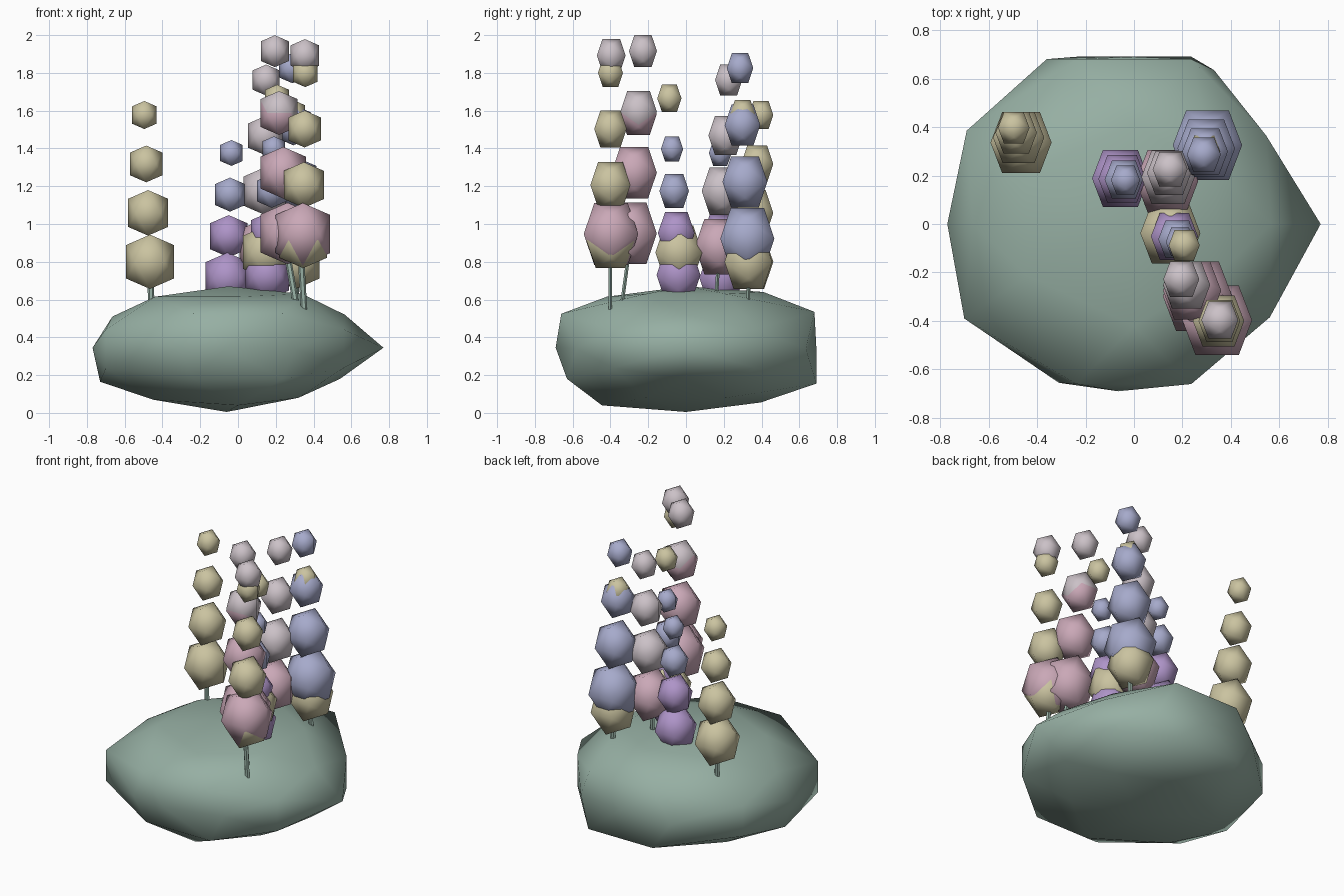
import bpy, bmesh, math
from mathutils import Vector

if "Cube" in bpy.data.objects:
    bpy.data.objects.remove(bpy.data.objects["Cube"])

PHI = (1 + 5 ** 0.5) / 2


def material(name, rgb):
    m = bpy.data.materials.new(name)
    m.diffuse_color = [(c / 255 / 12.92 if c < 11 else ((c / 255 + 0.055) / 1.055) ** 2.4) for c in rgb] + [1]
    m.use_nodes = True
    m.node_tree.nodes["Principled BSDF"].inputs["Base Color"].default_value = m.diffuse_color
    return m


MATS = {
    "rock": material("sage green", (150, 175, 163)),
    "yellow": material("pale olive yellow", (202, 195, 160)),
    "pink": material("dusty pink", (202, 168, 183)),
    "grey": material("lilac grey", (203, 193, 199)),
    "blue": material("periwinkle blue", (166, 170, 203)),
    "purple": material("soft purple", (174, 148, 200)),
}

# icosahedron corners with two-fold axes along x, y and z
ICO = [Vector(p) / PHI for s in (-1, 1) for t in (-PHI, PHI)
       for p in ((0, s, t), (s, t, 0), (t, 0, s))]


def hull_object(name, points, mat, move=None):
    bm = bmesh.new()
    for p in points:
        bm.verts.new(p)
    bmesh.ops.convex_hull(bm, input=bm.verts[:])
    bmesh.ops.recalc_face_normals(bm, faces=bm.faces[:])
    if move:
        for v in bm.verts:
            v.co = move(v.co)
    for f in bm.faces:
        f.smooth = True
    me = bpy.data.meshes.new(name)
    bm.to_mesh(me)
    bm.free()
    me.materials.append(MATS[mat])
    ob = bpy.data.objects.new(name, me)
    bpy.context.collection.objects.link(ob)
    return ob


def bead(name, mat, x, y, z, r):
    c = Vector((x, y, z))
    return hull_object(name, [c + Vector((p.x, p.y, p.z * 1.14)) * r for p in ICO], mat)


# --- rock: once-subdivided icosahedron fitted to its three outlines ---
unit = [p.normalized() for p in ICO]
edge = min((a - b).length for a in unit for b in unit if a != b) * 1.01
sphere = unit + [(a + b).normalized() for i, a in enumerate(unit)
                 for b in unit[:i] if (a - b).length < edge]

# outlines, counter-clockwise from the first axis, twelve points each
FRONT = [(.765, .345), (.565, .52), (.34, .63), (-.05, .67), (-.44, .615), (-.665, .51),
         (-.765, .345), (-.73, .165), (-.45, .07), (-.06, .01), (.32, .08), (.54, .18)]
SIDE = [(.69, .345), (.68, .535), (.41, .64), (0, .67), (-.42, .615), (-.66, .525),
        (-.69, .345), (-.63, .18), (-.445, .04), (0, .005), (.395, .055), (.69, .155)]
TOP = [(.77, 0), (.545, .365), (.33, .635), (0, .69), (-.36, .68), (-.69, .385),
       (-.77, 0), (-.7, -.39), (-.31, -.655), (-.065, -.69), (.3, -.58), (.56, -.385)]


def fit_rock(u):
    co = Vector((u.x * .765, u.y * .69, .34 + u.z * .33))
    for a, b, c, line in ((0, 2, 1, FRONT), (1, 2, 0, SIDE), (0, 1, 2, TOP)):
        if abs(u[c]) < .35:
            k = round(math.atan2(u[b], u[a]) / (math.pi / 6)) % 12
            co[a], co[b] = line[k]
    return co


hull_object("rock", sphere, "rock", fit_rock)

# --- bead stacks: lowest and highest bead as (x, y, z, radius), colours bottom up ---
STACKS = {
    "left_yellow": ((-.466, .336, .80, .126), (-.496, .397, 1.577, .065), ["yellow"] * 4),
    "middle_purple": ((-.056, .188, .715, .117), (-.035, .181, 1.376, .06),
                      ["purple", "purple", "blue", "blue"]),
    "centre_grey": ((.136, .177, .88, .129), (.149, .226, 1.762, .072),
                    ["pink", "grey", "grey", "grey"]),
    "back_blue": ((.303, .325, .922, .143), (.288, .286, 1.825, .07), ["blue"] * 4),
    "back_yellow": ((.305, .33, .80, .126), (.29, .30, 1.582, .066), ["yellow", None, None, "yellow"]),
    "front_purple": ((.155, -.04, .73, .116), (.19, -.074, 1.397, .059),
                     ["purple", "purple", "blue", "blue"]),
    "front_yellow": ((.15, -.038, .85, .124), (.207, -.088, 1.665, .064),
                     ["yellow", None, None, "yellow"]),
    "inner_pink": ((.262, -.298, .95, .143), (.195, -.228, 1.915, .074),
                   ["pink", "pink", "grey", "grey"]),
    "outer_yellow": ((.345, -.40, .91, .126), (.356, -.40, 1.80, .066), ["yellow"] * 4),
    "outer_pink": ((.343, -.397, .947, .144), (.354, -.396, 1.892, .076),
                   ["pink", None, None, "grey"]),
}
for name, (low, high, colours) in STACKS.items():
    for i, col in enumerate(colours):
        if col:
            t = i / 3
            bead(f"{name}_bead_{i + 1}", col, *[a + (b - a) * t for a, b in zip(low, high)])
bead("inner_pink_hidden_bead", "pink", .217, -.252, 1.582, .097)


# --- stems from the rock into the lowest beads ---
def stem(name, base, top):
    pts = [Vector(e) + Vector((.017 * math.cos(k * math.pi / 3), .011 * math.sin(k * math.pi / 3), 0))
           for e in (base, top) for k in range(6)]
    ob = hull_object(name, pts, "rock")
    for f in ob.data.polygons:
        f.use_smooth = False


stem("left_stem", (-.455, .325, .45), (-.466, .336, .8))
stem("middle_stem", (-.06, .19, .45), (-.056, .188, .72))
stem("centre_stem", (.13, .15, .45), (.136, .177, .88))
stem("back_stem", (.31, .335, .4), (.303, .325, .85))
stem("front_stem", (.15, -.035, .45), (.155, -.04, .75))
stem("inner_stem", (.32, -.35, .5), (.25, -.295, .9))
stem("outer_stem", (.355, -.40, .45), (.33, -.40, .88))
stem("outer_root", (.348, -.405, .165), (.355, -.40, .5))
